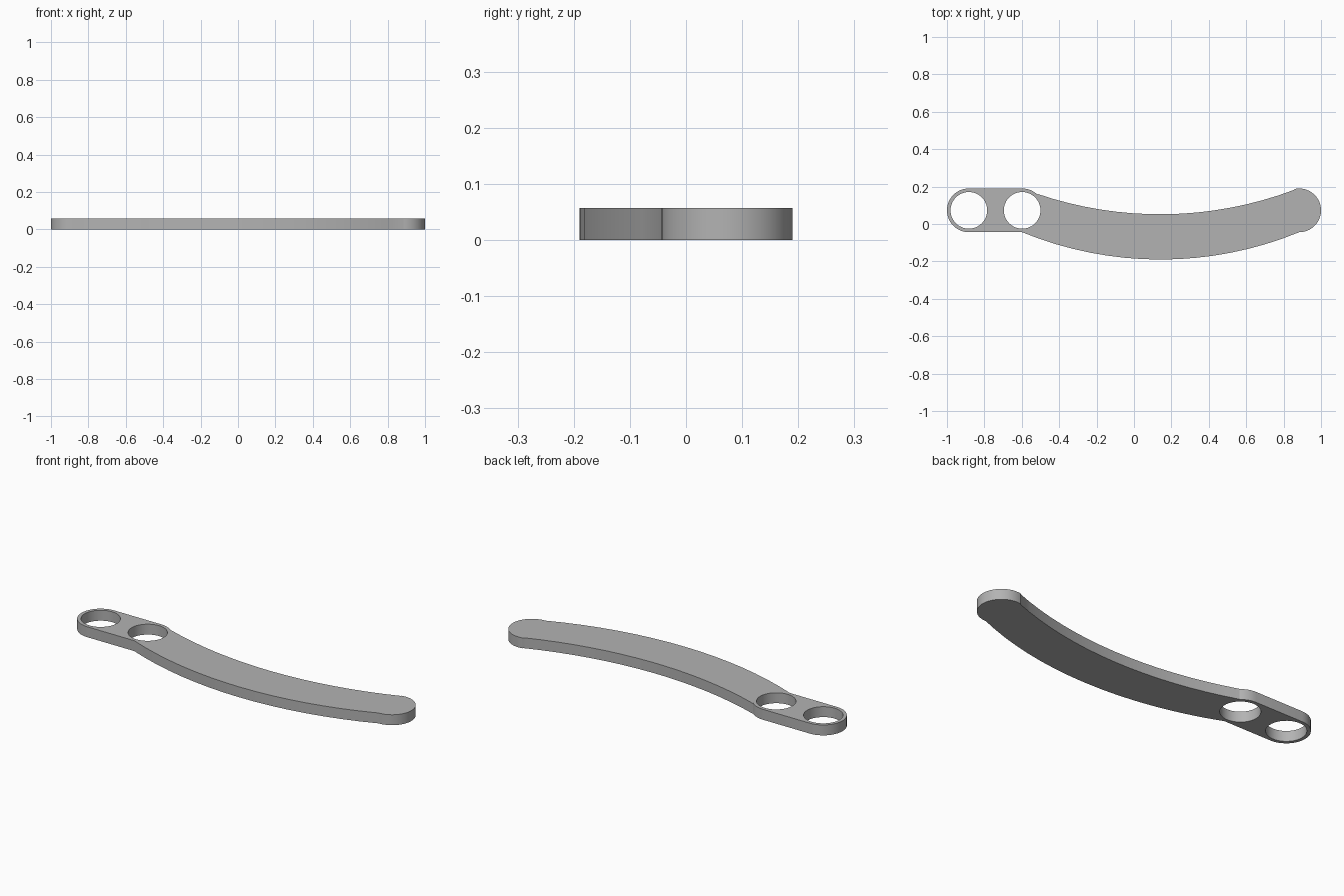
import bpy, bmesh
from math import sin, cos, asin, radians, pi

cube = bpy.data.objects.get("Cube")
if cube:
    bpy.data.objects.remove(cube)

THICK = 0.057
CAP_R, HOLE_R = 0.117, 0.098
CY = 0.073                      # shared height of the cap and hole centres
X_END, X_INNER = 0.883, -0.598


def arc(cx, cy, r, start, end, n):
    """Points along a circular arc, angles in degrees."""
    return [(cx + r * cos(radians(start + (end - start) * i / n)),
             cy + r * sin(radians(start + (end - start) * i / n)))
            for i in range(n + 1)]


def sagging_arc(x0, x1, low_x, low_y, r, n):
    """Points along the bottom of a large circle between two x positions."""
    a0, a1 = asin((x0 - low_x) / r), asin((x1 - low_x) / r)
    angles = [a0 + (a1 - a0) * i / n for i in range(n + 1)]
    return [(low_x + r * sin(a), low_y + r - r * cos(a)) for a in angles]


# Outline, counter-clockwise: left cap, lower bow, right cap, upper bow, shoulder
outline = arc(-X_END, CY, CAP_R, 90, 270, 24)
outline += sagging_arc(X_INNER, X_END, 0.1425, -0.19, 1.95, 16)
outline += arc(X_END, CY, CAP_R, -86, 101, 24)
outline += sagging_arc(0.855, -0.518, 0.14, 0.052, 2.03, 16)
outline += arc(X_INNER, CY, CAP_R, 46, 90, 6)
holes = [arc(x, CY, HOLE_R, 0, 352.5, 47) for x in (-X_END, X_INNER)]

# Fill the flat plate around its holes, then raise it
bm = bmesh.new()
for loop in [outline] + holes:
    verts = [bm.verts.new((x, y, 0)) for x, y in loop]
    for a, b in zip(verts, verts[1:] + verts[:1]):
        bm.edges.new((a, b))
bmesh.ops.triangle_fill(bm, use_beauty=True, use_dissolve=False, edges=bm.edges[:])
raised = bmesh.ops.extrude_face_region(bm, geom=bm.faces[:], use_keep_orig=True)
top = [g for g in raised["geom"] if isinstance(g, bmesh.types.BMVert)]
bmesh.ops.translate(bm, verts=top, vec=(0, 0, THICK))
bmesh.ops.recalc_face_normals(bm, faces=bm.faces[:])

mesh = bpy.data.meshes.new("curved_handle")
bm.to_mesh(mesh)
bm.free()
handle = bpy.data.objects.new("curved_handle", mesh)
bpy.context.collection.objects.link(handle)

# Plain grey finish
grey = bpy.data.materials.new("plain_grey")
grey.use_nodes = True
colour = (0.45, 0.45, 0.45, 1)
grey.diffuse_color = colour
grey.node_tree.nodes["Principled BSDF"].inputs["Base Color"].default_value = colour
mesh.materials.append(grey)

bpy.context.view_layer.objects.active = handle
handle.select_set(True)
bpy.ops.object.shade_smooth_by_angle(angle=pi / 6)
